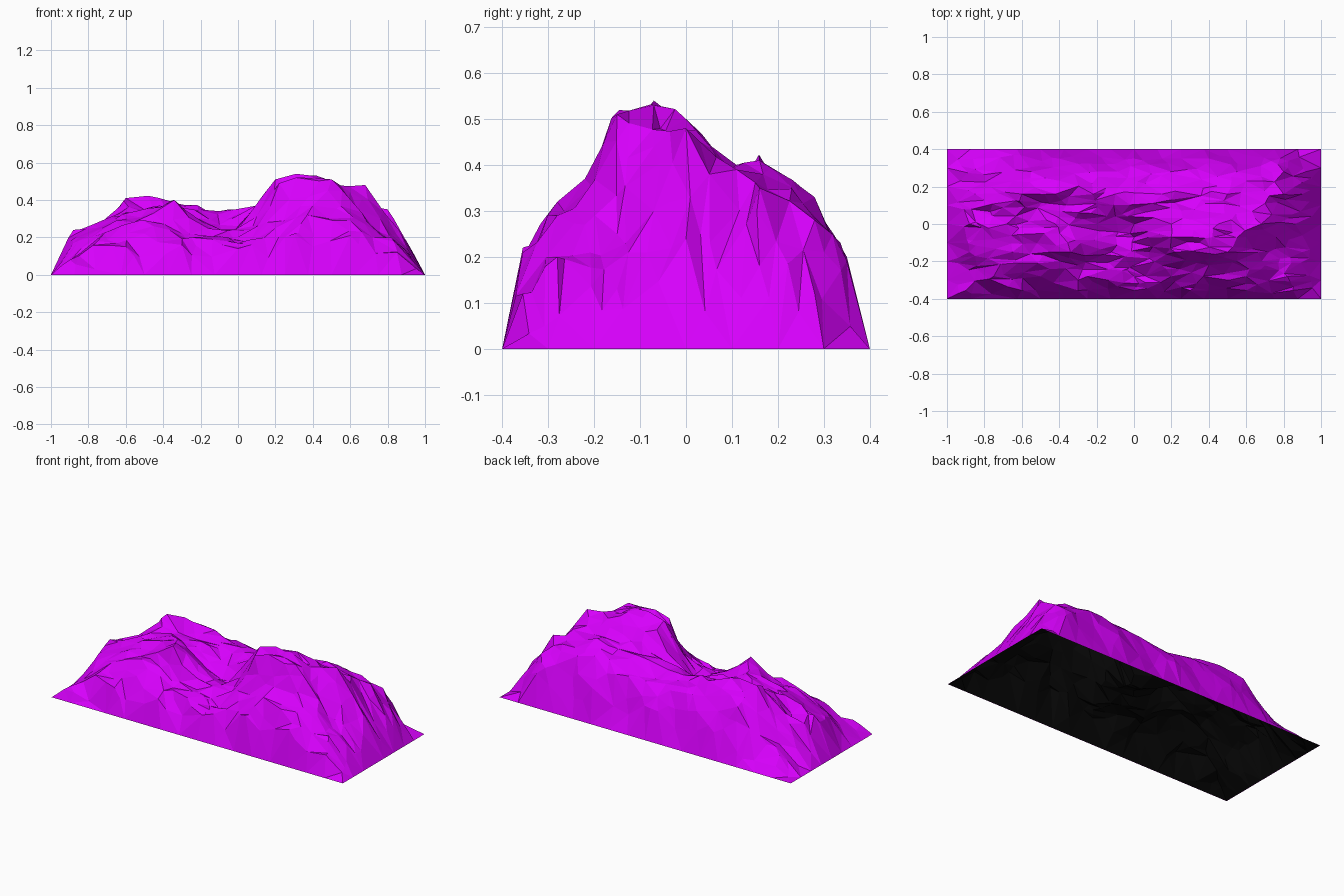
import bpy, random
from mathutils import Vector, noise
from mathutils.bvhtree import BVHTree
from mathutils.geometry import delaunay_2d_cdt

if "Cube" in bpy.data.objects:
    bpy.data.objects.remove(bpy.data.objects["Cube"])

random.seed(4)
STRETCH = 2.2   # facets run along the length of the range

# Ridge lines: y -> (x, height) landmarks
ridges = {
    -.355: [(-.9, .08), (-.6, .15), (-.3, .16), (0, .14), (.3, .22), (.6, .21), (.85, .12)],
    -.28: [(-.75, .18), (-.5, .22), (-.25, .2), (0, .17), (.2, .25), (.37, .32), (.6, .29), (.82, .2)],
    -.22: [(-.3, .22), (.15, .28), (.4, .37), (.7, .27)],
    -.15: [(-.88, .17), (-.65, .29), (-.45, .33), (-.34, .4), (-.12, .23), (.08, .26), (.22, .49),
           (.5, .51), (.72, .25), (.9, .13)],
    -.07: [(0, .22), (.2, .51), (.31, .54), (.42, .53), (.6, .44), (.76, .3)],
    0: [(-.88, .24), (-.68, .31), (-.42, .37), (-.2, .28), (0, .26), (.2, .48), (.45, .5), (.68, .48), (.86, .24)],
    .11: [(-.45, .34), (-.2, .34), (.1, .37), (.48, .4), (.7, .39)],
    .16: [(-.85, .16), (-.6, .41), (-.42, .41), (-.1, .34), (.15, .37), (.5, .41), (.8, .35), (.9, .18)],
    .28: [(-.75, .13), (-.55, .31), (-.2, .3), (.2, .3), (.55, .33), (.8, .28), (.92, .12)],
    .35: [(-.4, .18), (0, .18), (.4, .2), (.78, .19)],
}
marks = [Vector((x, y, z)) for y, row in ridges.items() for x, z in row]
rim = [Vector((-1 + i / 8, s * .4, 0)) for i in range(17) for s in (-1, 1)]
rim += [Vector((s, -.4 + j / 10, 0)) for j in range(1, 8) for s in (-1, 1)]


def triangulate(points):
    flat = [Vector((p.x, p.y * STRETCH)) for p in points]
    out = delaunay_2d_cdt(flat, [], [], 0, 1e-6)
    verts = [points[src[0]] for src in out[3]]
    return verts, [list(f) for f in out[2]]


# Coarse landform used to look up heights
base = BVHTree.FromPolygons(*triangulate(marks + rim))


def height(x, y):
    hit = base.ray_cast(Vector((x, y, 2)), Vector((0, 0, -1)))[0]
    h = hit.z if hit else 0
    edge = min(1, (1 - abs(x)) / .15, (.4 - abs(y)) / .06)
    rough = noise.noise(Vector((x * 6, y * 16, 3))) * .04 + random.uniform(-.014, .01)
    return max(0, h + edge * rough)


# Jittered points give the irregular rock facets
points = marks + rim
NX, NY = 24, 17
for i in range(1, NX):
    for j in range(1, NY):
        x = -1 + 2 * (i + random.uniform(-.45, .45)) / NX
        y = -.4 + .8 * (j + random.uniform(-.45, .45)) / NY
        if min((Vector((x, y * STRETCH)) - Vector((m.x, m.y * STRETCH))).length for m in marks) > .035:
            points.append(Vector((x, y, height(x, y))))


def shell(name, verts, faces, colour):
    mesh = bpy.data.meshes.new(name)
    mesh.from_pydata(verts, [], faces)
    mesh.update()
    mat = bpy.data.materials.new(name + "_rock")
    mat.diffuse_color = colour
    mat.use_nodes = True
    mat.node_tree.nodes["Principled BSDF"].inputs["Base Color"].default_value = mat.diffuse_color
    mesh.materials.append(mat)
    bpy.context.collection.objects.link(bpy.data.objects.new(name, mesh))


# Mountain surface, open underneath, with a dark lining just below it
verts, faces = triangulate(points)
shell("mountain_range", verts, faces, (.68, 0, .97, 1))
lining = [Vector((v.x * .998, v.y * .996, max(0, v.z - .004))) for v in verts]
shell("dark_lining", lining, [f[::-1] for f in faces], (.002, .002, .002, 1))
